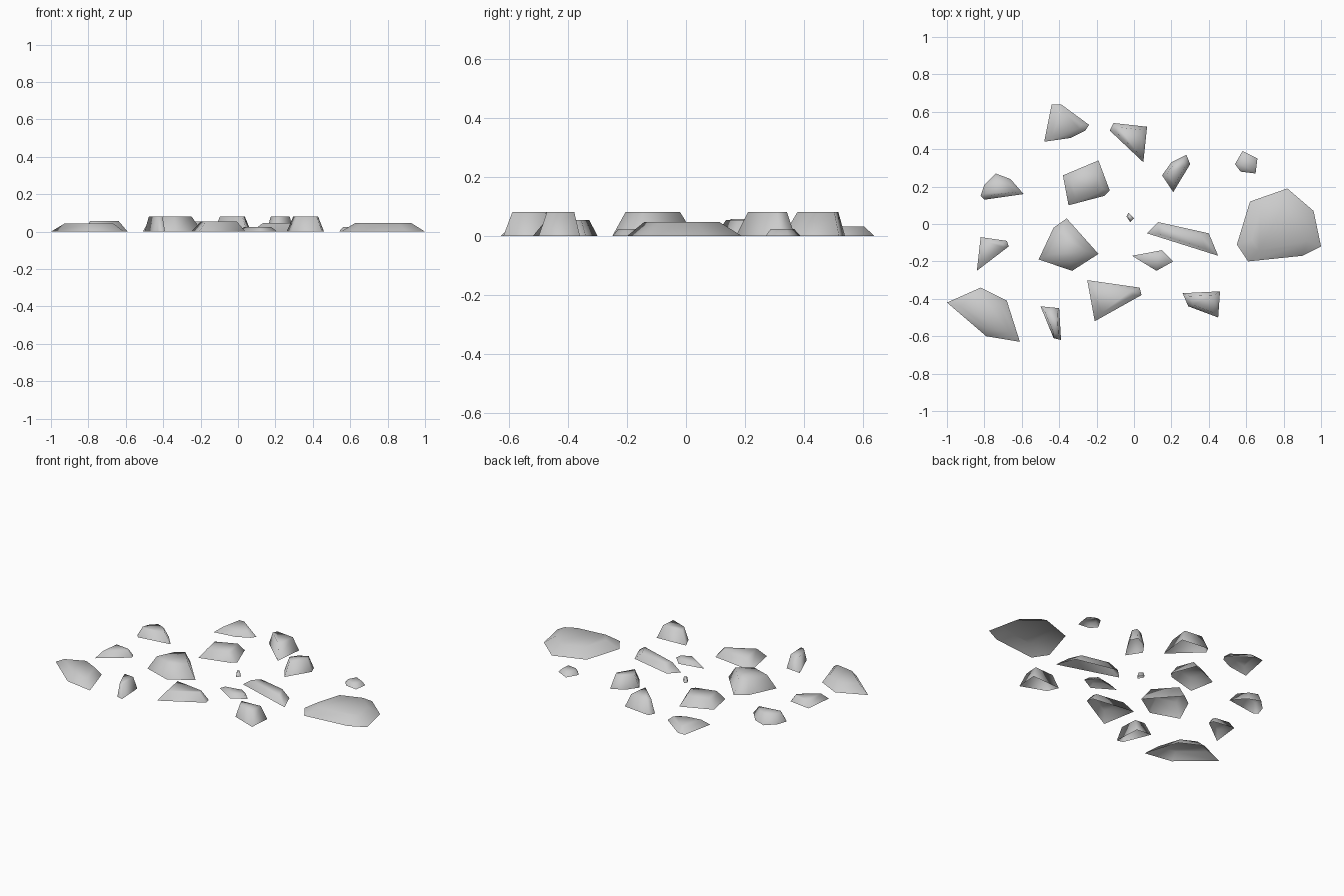
import bpy
import bmesh
from mathutils import Vector

# Remove the default cube only
default_cube = bpy.data.objects.get("Cube")
if default_cube:
    bpy.data.objects.remove(default_cube, do_unlink=True)

# One plain stone colour
stone = bpy.data.materials.new("pale_grey_stone")
stone.use_nodes = True
stone_colour = (.6, .6, .6, 1)
stone.diffuse_color = stone_colour
stone.node_tree.nodes["Principled BSDF"].inputs["Base Color"].default_value = stone_colour

TOP_SCALE = .66  # how far each flat top shrinks from its footprint


def add_rock(name, height, *outline):
    """Raise a tapered, flat-topped rock, open underneath, from a clockwise footprint."""
    mesh = bpy.data.meshes.new(name)
    bm = bmesh.new()
    footprint = [bm.verts.new((x, y, 0)) for x, y in reversed(outline)]
    centre = sum((v.co for v in footprint), Vector()) / len(footprint)
    base_face = bm.faces.new(footprint)

    # Extrude the footprint upward and taper the cap towards its centre
    result = bmesh.ops.extrude_face_region(bm, geom=[base_face])
    cap = [item for item in result["geom"] if isinstance(item, bmesh.types.BMVert)]
    for vert in cap:
        vert.co = centre + (vert.co - centre) * TOP_SCALE
        vert.co.z = height

    # Leave the underside open and face every surface outward
    for face in list(bm.faces):
        if all(v.co.z == 0 for v in face.verts):
            bm.faces.remove(face)
    bmesh.ops.recalc_face_normals(bm, faces=bm.faces)
    bm.normal_update()
    if any(f.normal.z < 0 for f in bm.faces):
        bmesh.ops.reverse_faces(bm, faces=bm.faces)

    # Smooth shading over the whole rock
    for face in bm.faces:
        face.smooth = True
    bm.to_mesh(mesh)
    bm.free()
    mesh.materials.append(stone)
    rock = bpy.data.objects.new(name, mesh)
    bpy.context.collection.objects.link(rock)
    return rock


# Rocks along the back
add_rock("back_right_rock", .033,
         (-.48, .44), (-.44, .64), (-.39, .64), (-.24, .53), (-.26, .5), (-.34, .46))
add_rock("back_middle_rock", .082,
         (-.13, .5), (-.11, .54), (.07, .52), (.05, .33))
add_rock("back_left_rock", .082,
         (.15, .26), (.2, .33), (.28, .37), (.3, .32), (.21, .17))
add_rock("back_left_pebble", .024,
         (.54, .32), (.58, .39), (.66, .35), (.65, .27), (.57, .28))

# Rocks across the middle
add_rock("large_left_slab", .047,
         (.62, .12), (.82, .19), (.96, .07), (1, -.12), (.9, -.17), (.61, -.2), (.55, -.11))
add_rock("outer_right_rock", .058,
         (-.82, .15), (-.8, .21), (-.74, .27), (-.66, .24), (-.59, .16), (-.8, .13))
add_rock("inner_right_rock", .055,
         (-.38, .26), (-.19, .34), (-.13, .18), (-.16, .15), (-.35, .1))
add_rock("centre_pebble", .025,
         (-.04, .04), (-.03, .06), (0, .03), (-.02, .01))
add_rock("long_middle_rock", .047,
         (.07, -.05), (.13, .01), (.4, -.05), (.45, -.17))
add_rock("small_middle_rock", .024,
         (-.01, -.17), (.15, -.14), (.21, -.2), (.12, -.25))
add_rock("tall_right_rock", .082,
         (-.51, -.19), (-.43, -.02), (-.36, .03), (-.19, -.16), (-.33, -.25))
add_rock("small_right_rock", .04,
         (-.84, -.25), (-.82, -.07), (-.68, -.09), (-.67, -.12))

# Rocks along the front
add_rock("front_right_slab", .045,
         (-1, -.42), (-.82, -.34), (-.68, -.41), (-.61, -.63), (-.79, -.6))
add_rock("front_narrow_rock", .082,
         (-.5, -.44), (-.4, -.45), (-.39, -.62), (-.43, -.61))
add_rock("front_middle_rock", .055,
         (-.25, -.3), (.03, -.34), (.04, -.38), (-.21, -.52))
add_rock("front_left_rock", .082,
         (.26, -.37), (.46, -.36), (.45, -.5), (.29, -.44))
